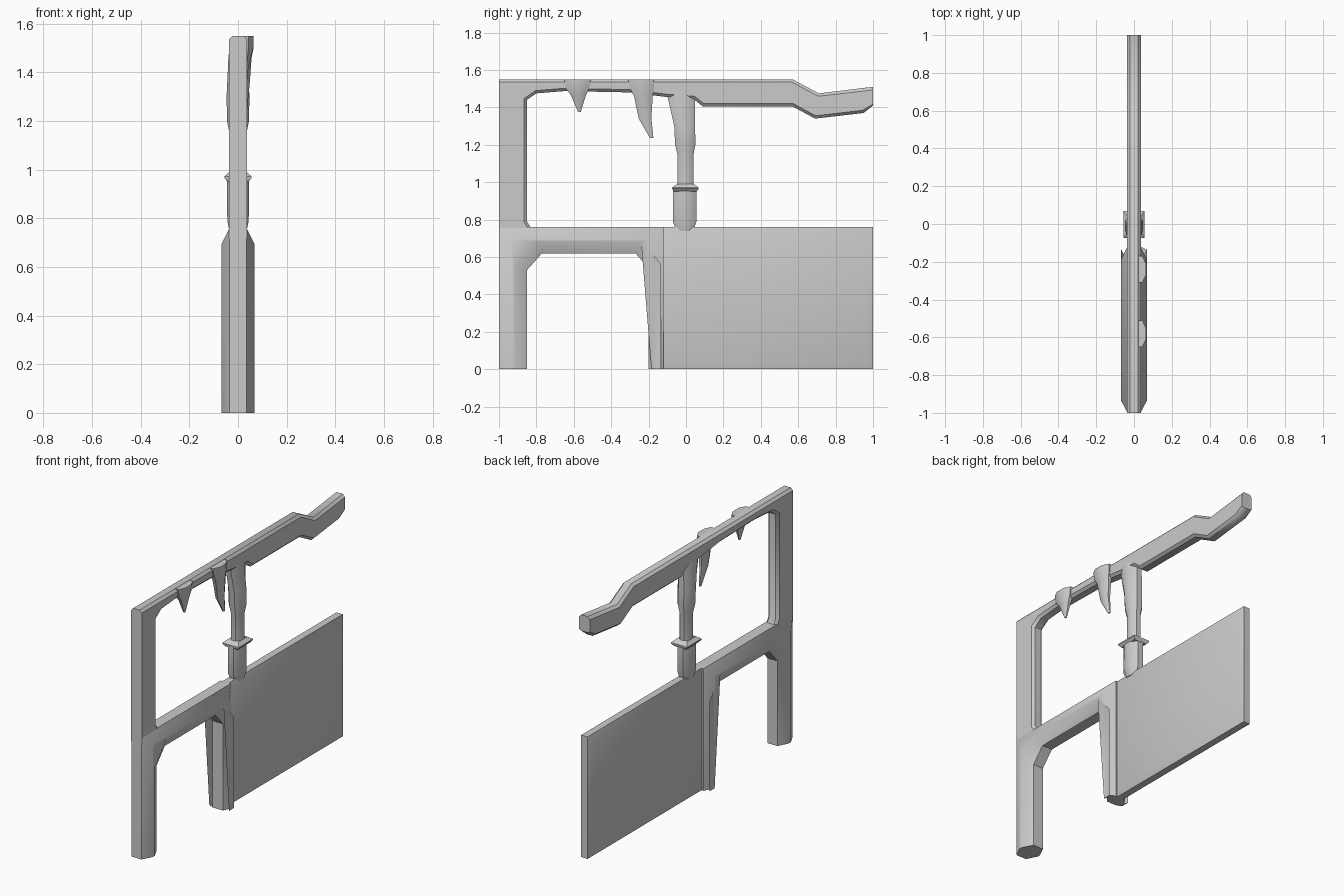
import bpy, bmesh, math
from mathutils import Vector

if "Cube" in bpy.data.objects:
    bpy.data.objects.remove(bpy.data.objects["Cube"])


def finish(bm, name, angle=40):
    bmesh.ops.recalc_face_normals(bm, faces=bm.faces)
    me = bpy.data.meshes.new(name)
    bm.to_mesh(me)
    bm.free()
    ob = bpy.data.objects.new(name, me)
    bpy.context.collection.objects.link(ob)
    bpy.ops.object.select_all(action='DESELECT')
    ob.select_set(True)
    bpy.context.view_layer.objects.active = ob
    bpy.ops.object.shade_smooth_by_angle(angle=math.radians(angle))
    return ob


def bridge(bm, rings):
    vs = [[bm.verts.new(p) for p in r] for r in rings]
    n = len(vs[0])
    for a, b in zip(vs, vs[1:]):
        for i in range(n):
            j = (i + 1) % n
            bm.faces.new((a[i], a[j], b[j], b[i]))
    bm.faces.new(vs[0][::-1])
    bm.faces.new(vs[-1])


def inset(pts, d, keep_y, keep_z):
    """Mitred inset of a counter-clockwise (y, z) outline; kept sides do not move."""
    out = []
    for i, p in enumerate(pts):
        p = Vector(p)
        e1 = (p - Vector(pts[i - 1])).normalized()
        e2 = (Vector(pts[(i + 1) % len(pts)]) - p).normalized()
        n1, n2 = Vector((-e1.y, e1.x)), Vector((-e2.y, e2.x))
        q = p + (n1 + n2) * d / (1 + n1.dot(n2))
        out.append((p.x if p.x in keep_y else q.x, p.y if p.y in keep_z else q.y))
    return out


def slab(name, pts, x_edge, x_full, d, keep_y=(), keep_z=()):
    """Outline in the side plane, thickened in x with chamfered borders."""
    inner = inset(pts, d, keep_y, keep_z)
    layers = [(-x_full, inner), (-x_edge, pts), (x_edge, pts), (x_full, inner)]
    bm = bmesh.new()
    bridge(bm, [[(x, y, z) for y, z in o] for x, o in layers])
    return finish(bm, name)


def loft(name, rings, n=8):
    """Stack of n-sided rings given as (x, y, z, half width x, half width y)."""
    k = 1 / math.cos(math.pi / n)
    angs = [(i + 0.5) * math.tau / n for i in range(n)]
    bm = bmesh.new()
    bridge(bm, [[(x + rx * k * math.cos(a), y + ry * k * math.sin(a), z) for a in angs]
                for x, y, z, rx, ry in rings])
    return finish(bm, name)


# Lower gate frame: two thick posts and the rail with braces
slab("lower_frame", [(-1, 0), (-.85, 0), (-.85, .53), (-.77, .62), (-.27, .62),
                     (-.2, .54), (-.2, 0), (-.12, 0), (-.12, .76), (-1, .76)],
     .035, .068, .065, keep_y=(-.12,), keep_z=(0,))

# Solid wall panel
slab("wall_panel", [(-.13, 0), (1, 0), (1, .76), (-.13, .76)],
     .022, .036, .035, keep_y=(-.13,), keep_z=(.76,))

# Upper post and overhead beam with the kinked end
slab("upper_frame", [(-1, .7), (-.82, .74), (-.85, .79), (-.85, 1.44), (-.8, 1.475),
                     (-.65, 1.487), (-.3, 1.48), (-.1, 1.455), (.04, 1.445), (.09, 1.405),
                     (.57, 1.405), (.69, 1.34), (.95, 1.37), (1, 1.41), (1, 1.51),
                     (.71, 1.475), (.57, 1.55), (-1, 1.55)],
     .022, .037, .015, keep_y=(-1, 1), keep_z=(1.55,))

# Central column hanging under the beam
loft("column", [(0, -.03, 1.52, .034, .08), (0, -.025, 1.45, .04, .072),
                (0, -.007, 1.3, .047, .056), (0, -.004, 1.2, .045, .054),
                (0, -.003, 1.15, .035, .043), (0, -.003, .96, .035, .043)])

# Column base and its square collar
loft("column_base", [(0, -.007, .74, .034, .045), (0, -.007, .79, .044, .063),
                     (0, -.007, .96, .046, .063)])
loft("collar", [(0, -.003, .95, .043, .06), (0, -.003, .965, .056, .071),
                (0, -.003, .972, .056, .071), (0, -.003, .99, .036, .045)], n=4)

# Hanging spikes on the right side of the beam
loft("long_spike", [(.03, -.24, 1.549, .034, .07), (.03, -.235, 1.5, .034, .065),
                    (.03, -.228, 1.46, .026, .05), (.03, -.219, 1.34, .017, .034),
                    (.03, -.183, 1.235, .006, .009)])
loft("short_spike", [(.03, -.58, 1.549, .034, .07), (.03, -.58, 1.5, .033, .062),
                     (.03, -.575, 1.465, .023, .04), (.03, -.57, 1.375, .005, .007)])
